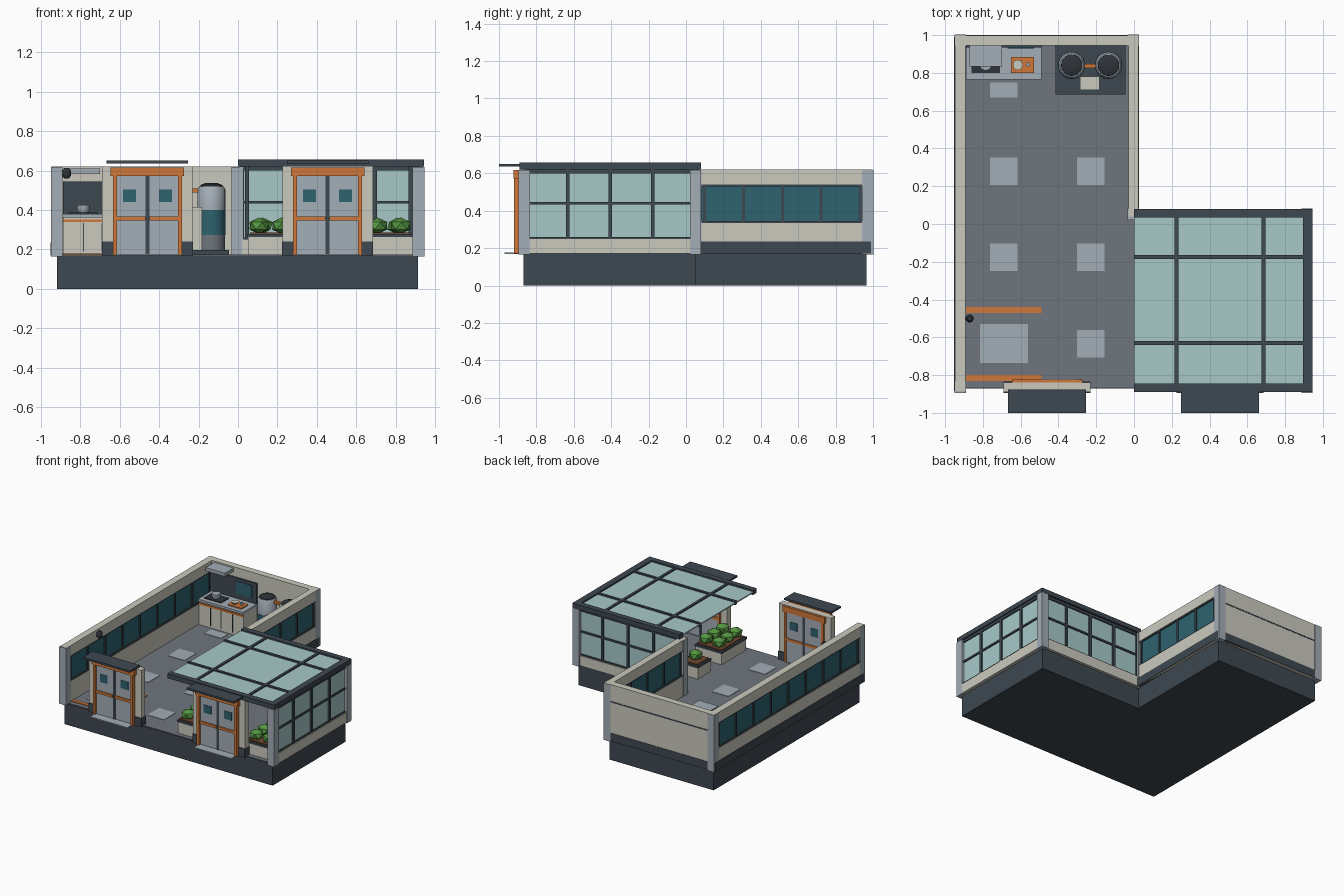
import bpy, bmesh, math
from mathutils import Matrix, Vector

if "Cube" in bpy.data.objects:
    bpy.data.objects.remove(bpy.data.objects["Cube"])


def mat(name, r, g, b):
    m = bpy.data.materials.new(name)
    lin = [((c / 255 + 0.055) / 1.055) ** 2.4 for c in (r, g, b)]
    m.diffuse_color = (*lin, 1)
    m.use_nodes = True
    m.node_tree.nodes["Principled BSDF"].inputs["Base Color"].default_value = m.diffuse_color
    return m


DARK = mat("dark slate", 62, 72, 81)
CREAM = mat("cream", 203, 202, 191)
STEEL = mat("light steel", 164, 174, 183)
FLOOR = mat("floor grey", 112, 118, 126)
ORANGE = mat("orange", 208, 120, 58)
GLASS = mat("pale glass", 168, 201, 201)
TEAL = mat("deep teal", 46, 98, 110)
GREEN = mat("leaf green", 84, 150, 66)
SOIL = mat("soil brown", 112, 72, 48)
BLACK = mat("charcoal", 46, 52, 58)


def finish(name, bm, m):
    me = bpy.data.meshes.new(name)
    bm.to_mesh(me)
    bm.free()
    me.materials.append(m)
    ob = bpy.data.objects.new(name, me)
    bpy.context.collection.objects.link(ob)
    return ob


def boxes(name, m, *items):
    """Each item is (x0, x1, y0, y1, z0, z1)."""
    bm = bmesh.new()
    for x0, x1, y0, y1, z0, z1 in items:
        mx = Matrix.Translation(((x0 + x1) / 2, (y0 + y1) / 2, (z0 + z1) / 2))
        bmesh.ops.create_cube(bm, size=1, matrix=mx @ Matrix.Diagonal((x1 - x0, y1 - y0, z1 - z0, 1)))
    return finish(name, bm, m)


def lathe(name, m, x, y, profile, n=24):
    """Stack of (radius, z) rings, closed at both ends."""
    bm = bmesh.new()
    rings = [[bm.verts.new((x + r * math.cos(t * math.tau / n), y + r * math.sin(t * math.tau / n), z))
              for t in range(n)] for r, z in profile]
    for a, b in zip(rings, rings[1:]):
        for i in range(n):
            bm.faces.new((a[i], a[(i + 1) % n], b[(i + 1) % n], b[i])).smooth = True
    bm.faces.new(rings[0][::-1])
    bm.faces.new(rings[-1])
    ob = finish(name, bm, m)
    bpy.context.view_layer.objects.active = ob
    ob.select_set(True)
    bpy.ops.object.shade_smooth_by_angle(angle=math.radians(40))
    ob.select_set(False)
    return ob


def oriented(axis, a0, a1, c0, c1, z0, z1):
    """Box running along the axis from a0 to a1, c0 to c1 thick."""
    return (a0, a1, c0, c1, z0, z1) if axis == "x" else (c0, c1, a0, a1, z0, z1)


def band_wall(name, a0, a1, c0, c1, bays, outer):
    """Solid wall along y with a ribbon of windows; outer is the outside direction."""
    o = lambda *v: oriented("y", *v)
    mid = (c0 + c1) / 2
    boxes(name + "_wall", CREAM, o(a0, a1, c0, c1, .17, .335), o(a0, a1, c0, c1, .54, .62))
    p = (mid, c1 + .004) if outer > 0 else (c0 - .004, mid)
    boxes(name + "_plinth", DARK, o(a0, a1, *p, .17, .235))
    boxes(name + "_panes", TEAL, o(a0, a1, mid - .015, mid + .015, .335, .54))
    w0, w1 = a0 + .06, a1 - .06
    bars = [w0 + (w1 - w0) * i / bays for i in range(bays + 1)]
    boxes(name + "_mullions", DARK,
          *[o(b - .008, b + .008, c0 + .004, c1 - .004, .335, .54) for b in bars],
          o(a0, a1, c0 + .003, c1 - .003, .335, .345), o(a0, a1, c0 + .003, c1 - .003, .53, .54))


def glass_wall(name, axis, a0, a1, c0, c1, bays):
    """Glazed wall on a low cream sill."""
    o = lambda *v: oriented(axis, *v)
    mid = (c0 + c1) / 2
    boxes(name + "_sill", CREAM, o(a0, a1, c0, c1, .17, .25))
    boxes(name + "_glass", GLASS, o(a0, a1, mid - .008, mid + .008, .25, .62))
    bars = [a0 + (a1 - a0) * i / bays for i in range(bays + 1)]
    boxes(name + "_bars", DARK,
          *[o(b - .01, b + .01, mid - .02, mid + .02, .25, .62) for b in bars],
          *[o(a0, a1, mid - .018, mid + .018, z0, z1) for z0, z1 in ((.25, .26), (.432, .446), (.60, .62))])


# L-shaped foundation and floor
L = [(-.92, -.87), (.915, -.87), (.915, .05), (0, .05), (0, .965), (-.92, .965)]
bm = bmesh.new()
f = bm.faces.new([bm.verts.new((x, y, 0)) for x, y in L])
top = bmesh.ops.extrude_face_region(bm, geom=[f])["geom"]
bmesh.ops.translate(bm, vec=Vector((0, 0, .17)), verts=[v for v in top if isinstance(v, bmesh.types.BMVert)])
bmesh.ops.recalc_face_normals(bm, faces=bm.faces)
finish("foundation", bm, DARK)
boxes("floor", FLOOR, (-.9, 0, -.865, .95, .168, .174), (0, .9, -.865, .05, .168, .174))
tiles = [(-.69, .72), (-.23, .74), (-.69, .28), (-.23, .28), (-.69, -.175), (-.23, -.175), (-.23, -.635)]
boxes("floor_tiles", STEEL, (-.815, -.56, -.735, -.53, .17, .178),
      *[(x - .073, x + .073, y - .073 if y < .7 else y - .05, y + .073 if y < .7 else y + .03, .17, .177)
        for x, y in tiles])
boxes("floor_stripes", ORANGE, *[(-.89, -.49, y - .015, y + .015, .17, .18) for y in (-.455, -.815)])

# Walls of the long wing
band_wall("left", -.885, .99, -.948, -.892, 8, -1)
band_wall("right", .04, .99, -.03, .023, 4, 1)
boxes("back_wall", CREAM, (-.945, .02, .945, .998, .17, .62))
boxes("back_wall_groove", DARK, (-.9, -.02, .97, 1.0, .478, .488))
boxes("back_wall_plinth", DARK, (-.9, -.02, .97, 1.0, .17, .235))

# Glazed wing
glass_wall("side_glazing", "y", -.86, .05, .892, .942, 4)
glass_wall("rear_glazing", "x", .02, .92, .022, .072, 4)
boxes("roof_frame", DARK,
      (0, .945, -.89, -.845, .62, .657), (0, .945, .035, .08, .62, .657), (.895, .945, -.89, .08, .62, .657),
      *[(x - .01, x + .01, -.86, .05, .625, .655) for x in (.225, .685)],
      *[(0, .92, y - .01, y + .01, .625, .655) for y in (-.175, -.63)])
boxes("roof_glass", GLASS, (0, .9, -.85, .04, .635, .645))
boxes("front_glazing_posts", DARK, *[(x - .01, x + .01, .0, .02, .25, .62) for x in (.045, .875)])

# Corner posts
boxes("corner_posts", STEEL, *[(x - .03, x + .03, y - .03, y + .03, .165, .619)
      for x, y in ((-.92, -.865), (.916, -.865), (.916, .051), (-.004, .052), (-.004, .972), (-.92, .972))])

# Two matching entrances
for side, cx in (("left", -.46), ("right", .455)):
    n = side + "_entrance_"
    s = lambda a, b, *v: [(cx + a, cx + b, *v), (cx - b, cx - a, *v)]
    boxes(n + "wall", CREAM, (cx - .23, cx + .23, -.89, -.84, .17, .62))
    boxes(n + "plinth", DARK, *s(.17, .231, -.896, -.834, .17, .24))
    boxes(n + "frame", ORANGE, *s(.155, .175, -.92, -.825, .17, .6),
          (cx - .187, cx + .187, -.922, -.823, .572, .617))
    boxes(n + "door_leaves", STEEL, *s(.008, .156, -.902, -.83, .175, .573))
    boxes(n + "door_gap", DARK, (cx - .01, cx + .01, -.905, -.827, .175, .573))
    boxes(n + "push_bars", ORANGE, *s(.01, .156, -.914, -.822, .347, .367))
    boxes(n + "door_windows", TEAL, *s(.058, .124, -.906, -.826, .44, .503))
    boxes(n + "canopy", DARK, (cx - .207, cx + .207, -1, -.875, .636, .651))
    boxes(n + "step", STEEL, (cx - .165, cx + .165, -.97, -.82, .168, .177))

# Planters with faceted shrubs
for i, (x0, x1, y0, y1, nx, ny) in enumerate(((.05, .28, -.83, -.52, 2, 3), (.65, .885, -.83, -.52, 2, 3),
                                             (.05, .2, -.38, -.22, 1, 1), (.73, .885, -.38, -.22, 1, 1))):
    boxes(f"planter_{i}", CREAM, (x0, x1, y0, y1, .17, .265))
    boxes(f"planter_rim_{i}", DARK, (x0 - .005, x1 + .005, y0 - .005, y1 + .005, .262, .278))
    boxes(f"planter_soil_{i}", SOIL, (x0 + .01, x1 - .01, y0 + .01, y1 - .01, .27, .286))
    bm = bmesh.new()
    for a in range(nx):
        for b in range(ny):
            p = (x0 + (x1 - x0) * (a + .5) / nx, y0 + (y1 - y0) * (b + .5) / ny, .32)
            mx = Matrix.Translation(p) @ Matrix.Rotation(a + 2 * b, 4, "Z") @ Matrix.Diagonal((.056, .056, .042, 1))
            bmesh.ops.create_icosphere(bm, subdivisions=1, radius=1, matrix=mx)
    finish(f"shrubs_{i}", bm, GREEN)

# Kitchen counter, backsplash and hood
boxes("counter_cabinet", CREAM, (-.888, -.495, .775, .945, .17, .365))
boxes("cabinet_gaps", DARK, *[(x - .003, x + .003, .772, .78, .19, .335) for x in (-.785, -.69, -.59)])
boxes("counter_trim", ORANGE, (-.888, -.495, .768, .78, .338, .353))
boxes("counter_top", STEEL, (-.89, -.49, .765, .945, .363, .381))
boxes("backsplash", DARK, (-.888, -.49, .934, .947, .38, .545))
boxes("backsplash_panel", TEAL, (-.67, -.53, .93, .94, .42, .52))
boxes("hood", STEEL, (-.87, -.7, .835, .945, .583, .61))
boxes("stove", BLACK, (-.86, -.71, .8, .9, .378, .387))
lathe("cooking_pot", STEEL, -.785, .845, [(.024, .386), (.032, .4), (.032, .425)])
boxes("serving_tray", ORANGE, (-.65, -.53, .8, .885, .378, .39))
lathe("bowl", CREAM, -.615, .842, [(.018, .389), (.027, .405)])
lathe("cup", STEEL, -.56, .845, [(.011, .389), (.011, .41)], 12)

# Twin tanks on a dark platform
boxes("tank_platform", DARK, (-.415, -.045, .685, .945, .17, .198))
for side, x in (("left", -.33), ("right", -.135)):
    lathe(side + "_tank_base", FLOOR, x, .84, [(.07, .195), (.07, .275)])
    lathe(side + "_tank_band", TEAL, x, .84, [(.0725, .273), (.0725, .4)])
    lathe(side + "_tank_top", STEEL, x, .84, [(.071, .398), (.071, .505), (.062, .52)])
    lathe(side + "_tank_lid", BLACK, x, .84, [(.057, .515), (.055, .527), (.03, .537)])
boxes("tank_pipe", ORANGE, (-.275, -.19, .825, .847, .488, .508))
boxes("control_cabinet", CREAM, (-.285, -.182, .71, .78, .195, .415))

# Wall lamp on the left wall
boxes("lamp_arm", BLACK, (-.9, -.865, -.507, -.493, .565, .58))
lathe("wall_lamp", BLACK, -.87, -.5, [(.012, .56), (.022, .575), (.022, .6), (.012, .613)], 10)
